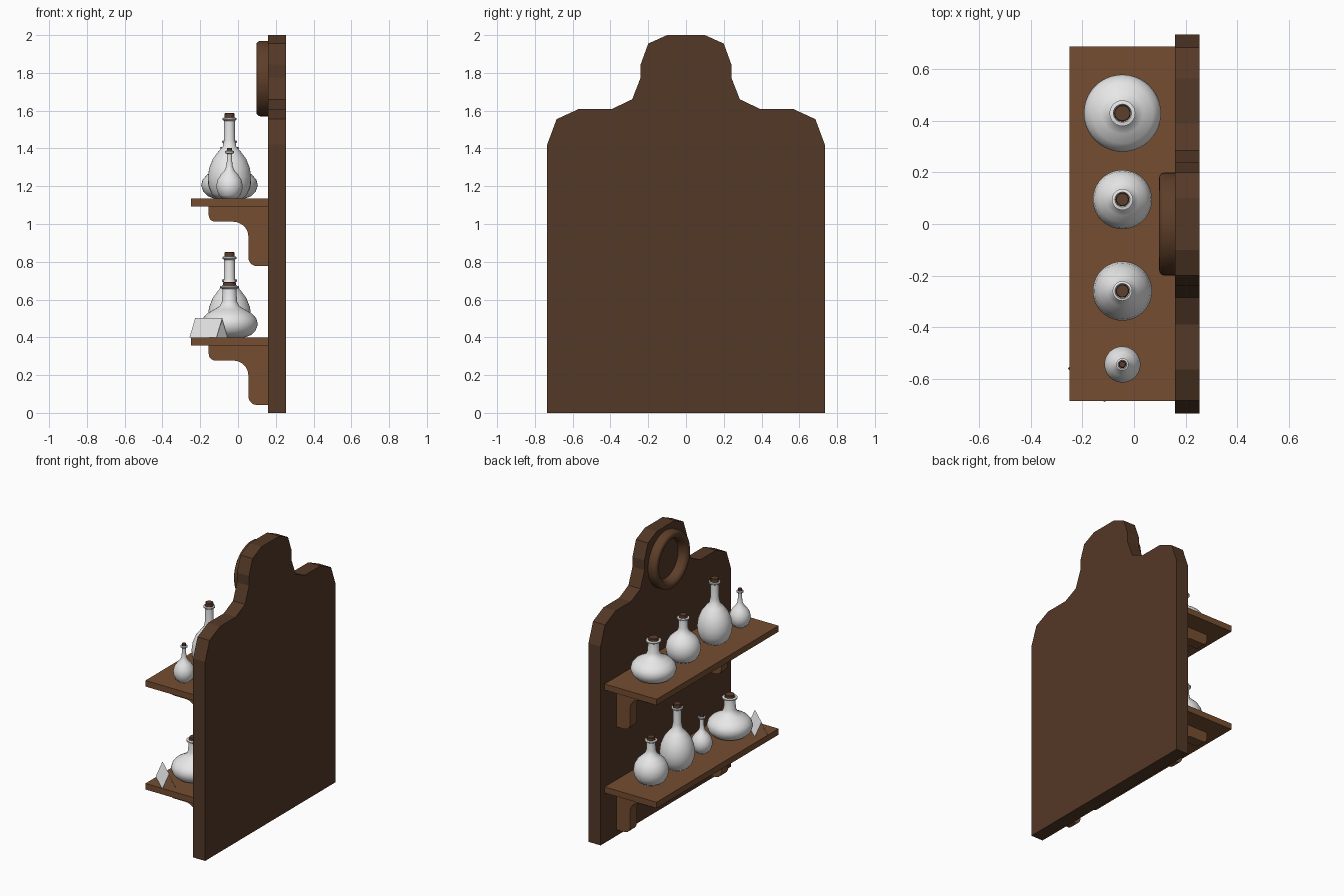
import bpy, bmesh, math
from mathutils import Matrix

if "Cube" in bpy.data.objects:
    bpy.data.objects.remove(bpy.data.objects["Cube"])


def material(name, rgb):
    m = bpy.data.materials.new(name)
    m.diffuse_color = (*rgb, 1)
    m.use_nodes = True
    m.node_tree.nodes["Principled BSDF"].inputs["Base Color"].default_value = m.diffuse_color
    return m


DARK = material("dark_wood", (0.088, 0.040, 0.020))
LIGHT = material("shelf_wood", (0.178, 0.075, 0.030))
TRIM = material("trim_wood", (0.110, 0.048, 0.022))
CORK = material("cork_brown", (0.110, 0.050, 0.026))
GLASS = material("bottle_white", (0.80, 0.80, 0.80))


def finish(bm, name, mat, smooth=None):
    bmesh.ops.recalc_face_normals(bm, faces=bm.faces)
    me = bpy.data.meshes.new(name)
    bm.to_mesh(me)
    bm.free()
    me.materials.append(mat)
    ob = bpy.data.objects.new(name, me)
    bpy.context.collection.objects.link(ob)
    if smooth:
        bpy.ops.object.select_all(action='DESELECT')
        ob.select_set(True)
        bpy.context.view_layer.objects.active = ob
        bpy.ops.object.shade_smooth_by_angle(angle=math.radians(smooth))
    return ob


def extrude(name, pts, vec, mat, smooth=None):
    """Closed outline of 3D points, pushed along vec."""
    bm = bmesh.new()
    f = bm.faces.new([bm.verts.new(p) for p in pts])
    r = bmesh.ops.extrude_face_region(bm, geom=[f], use_keep_orig=True)
    bmesh.ops.translate(bm, vec=vec,
                        verts=[v for v in r["geom"] if isinstance(v, bmesh.types.BMVert)])
    return finish(bm, name, mat, smooth)


def lathe(name, profile, mat, matrix, steps=40, closed=False, smooth=40):
    """Revolve (radius, height) points around local z."""
    bm = bmesh.new()
    vs = [bm.verts.new((r, 0, h)) for r, h in profile]
    es = [bm.edges.new(p) for p in zip(vs, vs[1:])]
    if closed:
        es.append(bm.edges.new((vs[-1], vs[0])))
    bmesh.ops.spin(bm, geom=vs + es, cent=(0, 0, 0), axis=(0, 0, 1),
                   angle=math.tau, steps=steps)
    bmesh.ops.remove_doubles(bm, verts=bm.verts, dist=1e-5)
    bmesh.ops.transform(bm, matrix=matrix, verts=bm.verts)
    return finish(bm, name, mat, smooth)


def arc(cx, cz, r, a0, a1, n=8):
    return [(cx + r * math.cos(math.radians(a0 + (a1 - a0) * i / n)),
             cz + r * math.sin(math.radians(a0 + (a1 - a0) * i / n))) for i in range(n + 1)]


# back board with stepped crest
half = [(0.735, 0), (0.735, 1.42), (0.685, 1.555), (0.565, 1.61), (0.39, 1.61),
        (0.285, 1.66), (0.24, 1.775), (0.24, 1.845), (0.2, 1.955), (0.1, 2.0)]
outline = half + [(-y, z) for y, z in reversed(half)]
extrude("back_board", [(0.16, y, z) for y, z in outline], (0.095, 0, 0), DARK)

# round moulding on the crest
ring = [(0.2, 0), (0.2, 0.042), (0.196, 0.054), (0.187, 0.061), (0.176, 0.063),
        (0.164, 0.060), (0.154, 0.052), (0.147, 0.040), (0.142, 0.022), (0.14, 0)]
lathe("crest_ring", ring, TRIM,
      Matrix.Translation((0.16, 0, 1.77)) @ Matrix.Rotation(-math.pi / 2, 4, 'Y'),
      steps=48, closed=True)

# shelves and their brackets
SHELVES = {"lower": 0.40, "upper": 1.135}
bracket = ([(0.16, 0), (-0.155, 0)] + arc(-0.120, -0.045, 0.035, 180, 270, 5)
           + arc(-0.025, -0.16, 0.08, 90, 0) + arc(0.1, -0.27, 0.045, 180, 270, 5)
           + [(0.16, -0.315)])
for level, top in SHELVES.items():
    extrude(level + "_shelf", [(-0.25, -0.687, top), (0.16, -0.687, top),
                               (0.16, 0.689, top), (-0.25, 0.689, top)], (0, 0, -0.043), LIGHT)
    for side, y in (("left", 0.477), ("right", -0.553)):
        extrude(f"{level}_bracket_{side}", [(x, y, top - 0.043 + z) for x, z in bracket],
                (0, 0.076, 0), LIGHT, 35)


# bottles: body outline, neck radius, lip radius, cork radius, lip height, cork top
BOTTLES = {
    "squat": ([(0.08, 0), (0.115, 0.012), (0.138, 0.035), (0.15, 0.07), (0.142, 0.1),
               (0.118, 0.127), (0.08, 0.148), (0.052, 0.165), (0.04, 0.19)],
              0.036, 0.05, 0.032, 0.268, 0.292),
    "round": ([(0.06, 0), (0.09, 0.02), (0.109, 0.055), (0.115, 0.09), (0.109, 0.128),
               (0.09, 0.162), (0.062, 0.188), (0.04, 0.208), (0.031, 0.235)],
              0.029, 0.041, 0.026, 0.302, 0.328),
    "tall": ([(0.07, 0), (0.094, 0.025), (0.11, 0.065), (0.115, 0.11), (0.108, 0.16),
              (0.088, 0.21), (0.058, 0.25), (0.036, 0.275), (0.029, 0.31)],
             0.028, 0.038, 0.026, 0.422, 0.452),
    "small": ([(0.038, 0), (0.056, 0.017), (0.067, 0.045), (0.07, 0.07), (0.063, 0.1),
               (0.045, 0.128), (0.025, 0.15), (0.017, 0.17), (0.014, 0.2)],
              0.014, 0.024, 0.014, 0.247, 0.267),
}


def bottle(level, kind, y):
    body, neck, lip, cork, lz, top = BOTTLES[kind]
    m = Matrix.Translation((-0.045, y, SHELVES[level]))
    prof = ([(0, 0)] + body + [(neck, lz - 0.012), (lip, lz - 0.005), (lip, lz + 0.003),
                               (cork + 0.003, lz + 0.006), (cork, lz - 0.01), (0, lz - 0.01)])
    lathe(f"{level}_{kind}_bottle", prof, GLASS, m, smooth=50)
    lathe(f"{level}_{kind}_cork", [(0, lz - 0.01), (cork, lz - 0.01), (cork, top - 0.003),
                                   (cork - 0.003, top), (0, top)], CORK, m, steps=24)


for kind, y in (("squat", 0.43), ("round", 0.095), ("tall", -0.26), ("small", -0.545)):
    bottle("upper", kind, y)
for kind, y in (("round", 0.458), ("tall", 0.163), ("small", -0.115), ("squat", -0.43)):
    bottle("lower", kind, y)

# folded tent card: an open inverted V run along its ridge
t = 0.004
vee = [(-0.045, 0), (0, 0.102), (0.045, 0), (0.045 - t, 0), (0, 0.102 - 2.3 * t), (-0.045 + t, 0)]
card = extrude("tent_card", [(-0.0965, w, z) for w, z in vee], (0.193, 0, 0), GLASS)
card.location = (-0.155, -0.593, 0.40)
card.rotation_euler.z = math.atan2(-0.13, 0.143)
